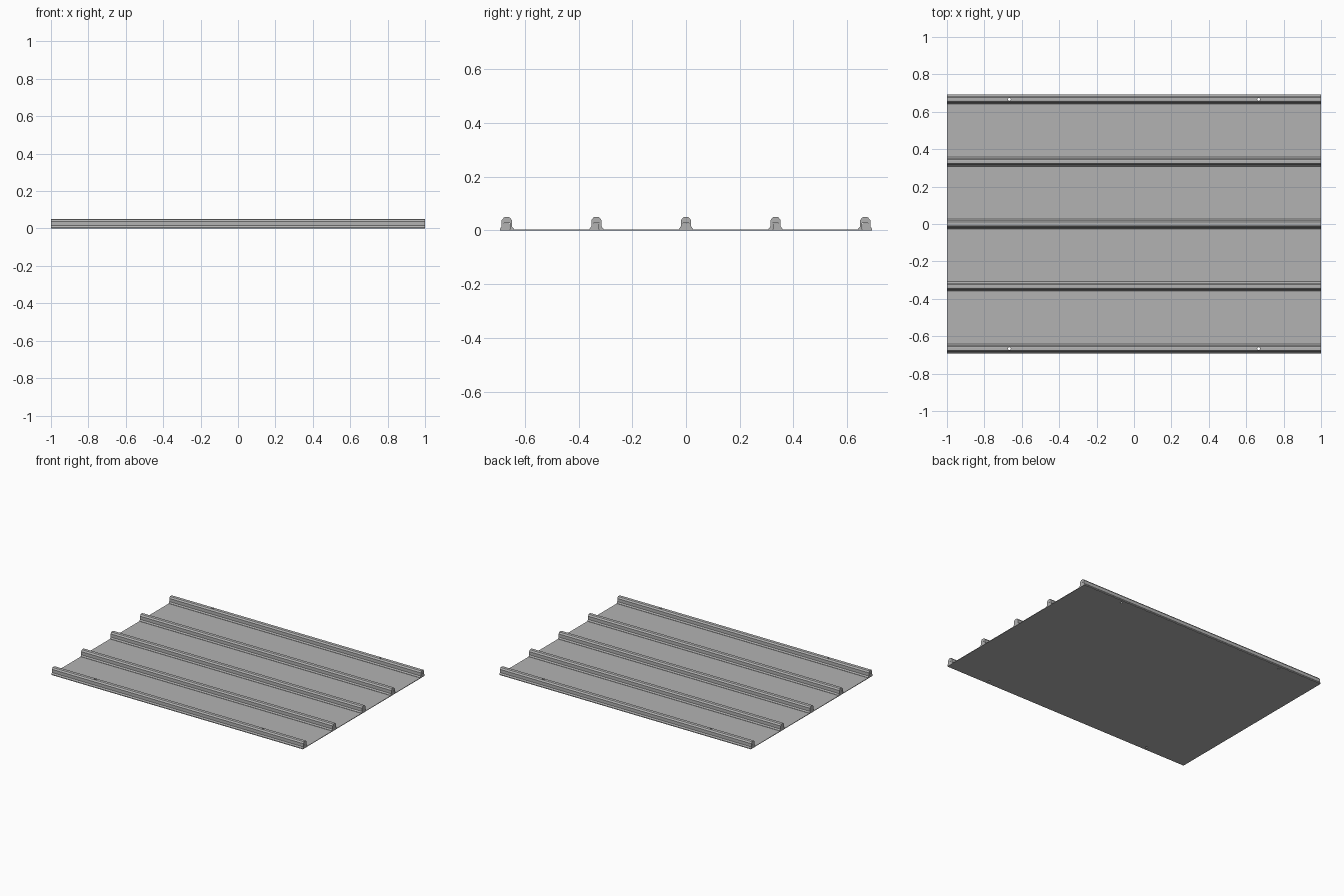
import bpy
import bmesh

cube = bpy.data.objects.get("Cube")
if cube:
    bpy.data.objects.remove(cube, do_unlink=True)

LENGTH = 2.0
SPACING = 1 / 3
HALF_WIDTH = 0.026      # foot of a rib
SHEET = 0.004           # thickness of the pan

steel = bpy.data.materials.new("grey steel")
steel.use_nodes = True
grey = (0.45, 0.45, 0.45, 1)
steel.diffuse_color = grey
steel.node_tree.nodes["Principled BSDF"].inputs["Base Color"].default_value = grey


def extrude_profile(name, points, y=0):
    """Sweep a closed (y, z) outline along the full length."""
    bm = bmesh.new()
    face = bm.faces.new([bm.verts.new((-LENGTH / 2, py, pz)) for py, pz in points])
    swept = bmesh.ops.extrude_face_region(bm, geom=[face])["geom"]
    bmesh.ops.translate(bm, vec=(LENGTH, 0, 0),
                        verts=[v for v in swept if isinstance(v, bmesh.types.BMVert)])
    bmesh.ops.recalc_face_normals(bm, faces=bm.faces)
    mesh = bpy.data.meshes.new(name)
    bm.to_mesh(mesh)
    bm.free()
    mesh.materials.append(steel)
    obj = bpy.data.objects.new(name, mesh)
    obj.location.y = y
    bpy.context.collection.objects.link(obj)
    return obj


def rectangle(half, low, high):
    return [(-half, low), (half, low), (half, high), (-half, high)]


# Flat pan under all the ribs
edge = 2 * SPACING + HALF_WIDTH - 0.001
pan = extrude_profile("pan", rectangle(edge, 0, SHEET))

# Rib outline: flared foot, upright side, chamfered crown, open core
outer = [(HALF_WIDTH, 0.0005), (HALF_WIDTH, 0.006), (0.019, 0.015),
         (0.019, 0.038), (0.011, 0.0485), (0.006, 0.05)]
core = [(0.011, 0.027), (0.011, 0.0005)]
half = core + outer
rib_outline = half + [(-y, z) for y, z in reversed(half)]

ribs, battens = [], []
for i in range(-2, 3):
    y = i * SPACING
    ribs.append(extrude_profile(f"rib_{i + 3}", rib_outline, y))
    battens.append(extrude_profile(f"batten_{i + 3}",
                                   rectangle(0.0105, 0.0005, 0.0265), y))

# Fixing holes through the two outer ribs
for side in (0, -1):
    for x in (-2 * SPACING, 2 * SPACING):
        bpy.ops.mesh.primitive_cylinder_add(
            vertices=16, radius=0.008, depth=0.2,
            location=(x, ribs[side].location.y, 0))
        cutter = bpy.context.object
        cutter.name = "hole_cutter"
        cutter.hide_render = True
        cutter.hide_set(True)
        for part in (pan, ribs[side], battens[side]):
            cut = part.modifiers.new("fixing hole", "BOOLEAN")
            cut.operation = "DIFFERENCE"
            cut.solver = "EXACT"
            cut.object = cutter
